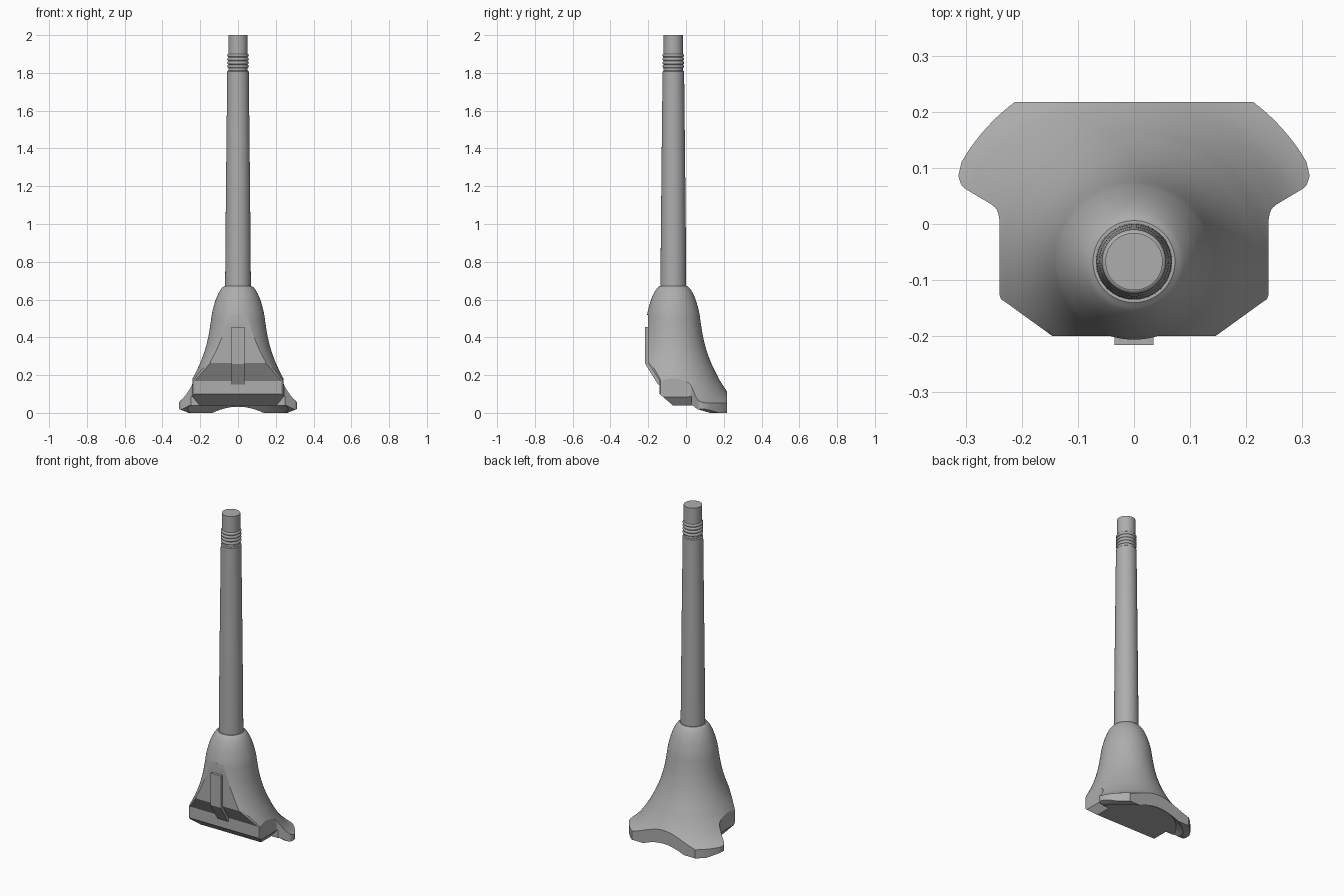
import bpy, bmesh, math
from mathutils import Vector

if "Cube" in bpy.data.objects:
    bpy.data.objects.remove(bpy.data.objects["Cube"], do_unlink=True)

AXIS_Y = -0.067
SEGMENTS = 96

grey = bpy.data.materials.new("plain_grey")
grey.use_nodes = True
grey.diffuse_color = (0.42, 0.42, 0.42, 1)
grey.node_tree.nodes["Principled BSDF"].inputs["Base Color"].default_value = (0.42, 0.42, 0.42, 1)


def finish(bm, name):
    bmesh.ops.recalc_face_normals(bm, faces=bm.faces)
    mesh = bpy.data.meshes.new(name)
    bm.to_mesh(mesh)
    bm.free()
    mesh.materials.append(grey)
    obj = bpy.data.objects.new(name, mesh)
    bpy.context.collection.objects.link(obj)
    return obj


def lathe(name, profile):
    """Revolve (radius, z) points, which start and end on the axis."""
    bm = bmesh.new()
    verts = [bm.verts.new((r, AXIS_Y, z)) for r, z in profile]
    edges = [bm.edges.new(pair) for pair in zip(verts, verts[1:])]
    bmesh.ops.spin(bm, geom=verts + edges, cent=(0, AXIS_Y, 0), axis=(0, 0, 1),
                   angle=math.tau, steps=SEGMENTS, use_duplicate=False)
    bmesh.ops.remove_doubles(bm, verts=bm.verts, dist=0.00005)
    return finish(bm, name)


def prism(name, outline, axis, low, high):
    """Extrude an outline along x, y or z."""
    bm = bmesh.new()
    place = {"x": lambda a, b: (low, a, b), "y": lambda a, b: (a, low, b),
             "z": lambda a, b: (a, b, low)}[axis]
    face = bm.faces.new([bm.verts.new(place(a, b)) for a, b in outline])
    new = bmesh.ops.extrude_face_region(bm, geom=[face])["geom"]
    shift = Vector([high - low if axis == k else 0 for k in "xyz"])
    bmesh.ops.translate(bm, vec=shift, verts=[v for v in new if isinstance(v, bmesh.types.BMVert)])
    return finish(bm, name)


def combine(obj, cutter, operation):
    mod = obj.modifiers.new("cut", "BOOLEAN")
    mod.object, mod.operation, mod.solver = cutter, operation, "EXACT"
    bpy.context.view_layer.objects.active = obj
    bpy.ops.object.modifier_apply(modifier=mod.name)
    bpy.data.objects.remove(cutter, do_unlink=True)


def smooth(obj, degrees):
    bpy.ops.object.select_all(action="DESELECT")
    obj.select_set(True)
    bpy.context.view_layer.objects.active = obj
    bpy.ops.object.shade_smooth_by_angle(angle=math.radians(degrees))


def spline(points, steps=4):
    """Catmull-Rom curve through the points."""
    p = [Vector(q) for q in points]
    p = [2 * p[0] - p[1]] + p + [2 * p[-1] - p[-2]]
    out = []
    for a, b, c, d in zip(p, p[1:], p[2:], p[3:]):
        for i in range(steps):
            t = i / steps
            out.append(0.5 * (2 * b + (c - a) * t + (2 * a - 5 * b + 4 * c - d) * t ** 2
                              + (3 * b - a - 3 * c + d) * t ** 3))
    return [tuple(v) for v in out] + [tuple(points[-1])]


def mirrored(half):
    return half + [(-x, y) for x, y in reversed(half)]


# Flared bell with a hollow rim underneath
flare = spline([(0.073, 0.672), (0.088, 0.658), (0.105, 0.63), (0.121, 0.59), (0.137, 0.53),
                (0.146, 0.47), (0.158, 0.4), (0.176, 0.33), (0.2, 0.265), (0.225, 0.212),
                (0.25, 0.165), (0.287, 0.11), (0.32, 0.075), (0.36, 0.05), (0.42, 0.03)])
body = lathe("bell_body", [(0, 0.672)] + flare + [(0.42, 0), (0.315, 0), (0.277, 0.04), (0, 0.04)])

# Plan outline: narrow front, two rounded rear lobes, straight back
arc = [(0.355 * math.cos(a), AXIS_Y + 0.355 * math.sin(a))
       for a in (math.radians(30 + 23.2 * i / 10) for i in range(11))]
lobe = spline([(0.24, 0.008), (0.243, 0.022), (0.253, 0.034), (0.293, 0.058),
               (0.307, 0.069), (0.313, 0.086)], 3)
half_plan = ([(0.145, -0.25), (0.145, -0.2), (0.228, -0.14), (0.237, -0.134), (0.24, -0.125)]
             + lobe + arc + [(0.207, 0.217)])
combine(body, prism("plan_cutter", mirrored(half_plan), "z", -0.1, 0.9), "INTERSECT")

# Side outline: flat front panel, sloped lower panel and stepped underside
side = [(-0.3, 0.9), (-0.3, 0.53), (-0.2, 0.518), (-0.2, 0.265), (-0.14, 0.17), (-0.14, 0.1),
        (-0.07, 0.04), (0.035, 0.04), (0.06, 0.02), (0.13, -0.001), (0.3, -0.001), (0.3, 0.9)]
combine(body, prism("side_cutter", side, "x", -0.6, 0.6), "INTERSECT")

# Chamfers under the front block and the lobe tips
for s in (1, -1):
    block = [(s * 0.205, 0.03), (s * 0.205, 0.04), (s * 0.245, 0.09), (s * 0.4, 0.09), (s * 0.4, 0.03)]
    combine(body, prism("block_cutter", block, "y", -0.4, 0.03), "DIFFERENCE")
    tip = [(s * 0.262, -0.01), (s * 0.262, 0), (s * 0.32, 0.024), (s * 0.4, 0.024), (s * 0.4, -0.01)]
    combine(body, prism("tip_cutter", tip, "y", 0, 0.4), "DIFFERENCE")
smooth(body, 25)

# Raised strip following the front panels
strip = [(-0.19, 0.455), (-0.216, 0.455), (-0.216, 0.26), (-0.148, 0.15), (-0.13, 0.15),
         (-0.13, 0.17), (-0.19, 0.265)]
prism("front_strip", strip, "x", -0.035, 0.035)

# Tapered shaft with a narrower tip
shaft = lathe("shaft", [(0, 0.6), (0.0685, 0.6), (0.068, 0.672), (0.0665, 0.9), (0.062, 1.35),
                        (0.057, 1.808), (0.051, 1.812), (0.051, 2), (0, 2)])
smooth(shaft, 30)

# Stack of rounded rings near the tip
for i in range(4):
    z = 1.834 + i * 0.0195
    bpy.ops.mesh.primitive_torus_add(location=(0, AXIS_Y, z), major_radius=0.048,
                                     minor_radius=0.0092, major_segments=SEGMENTS, minor_segments=16)
    ring = bpy.context.object
    ring.name = f"collar_ring_{i + 1}"
    ring.data.materials.append(grey)
    smooth(ring, 40)
